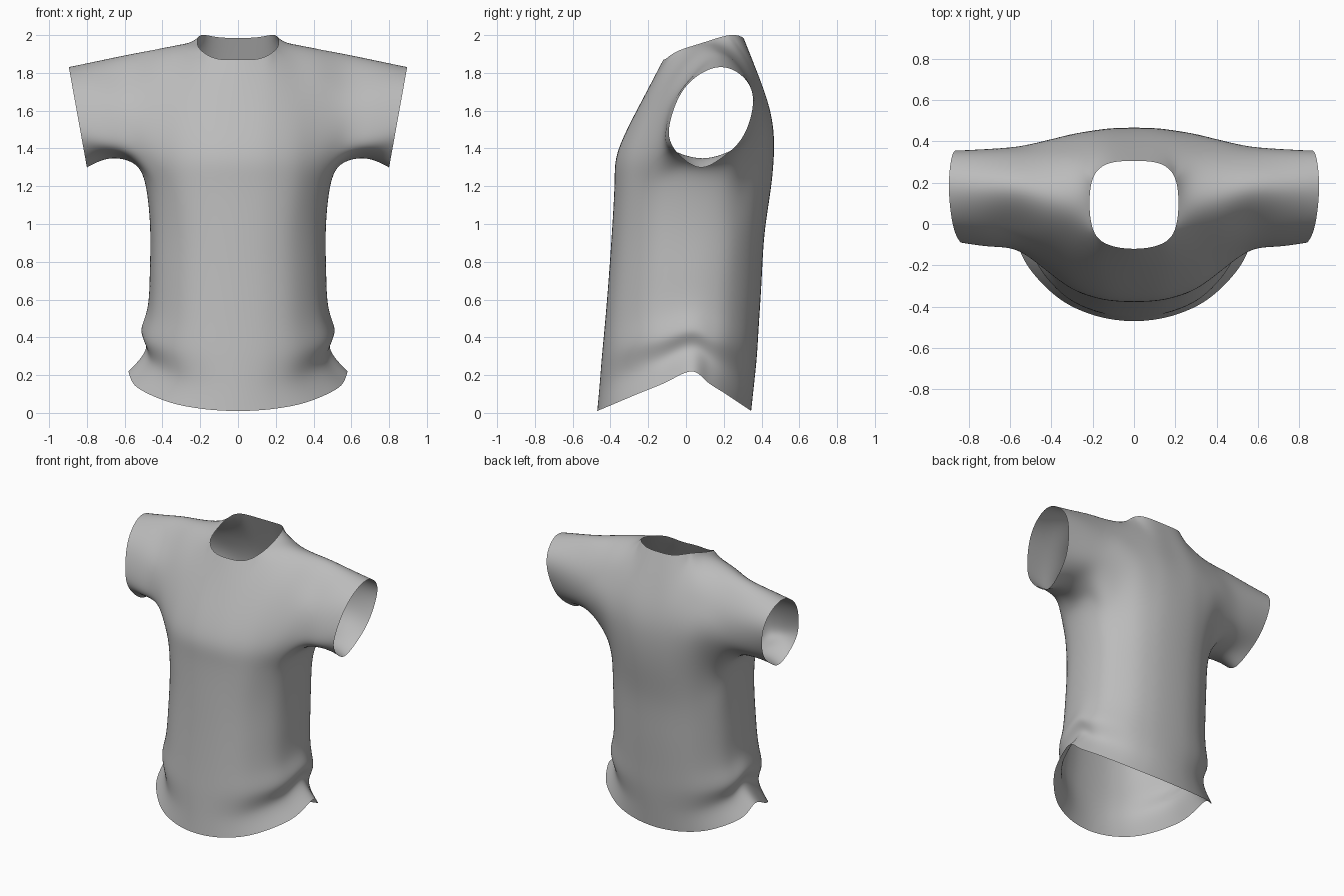
import bpy
import bmesh
from mathutils import Vector

cube = bpy.data.objects.get("Cube")
if cube:
    bpy.data.objects.remove(cube)

fabric = bpy.data.materials.new("grey fabric")
fabric.use_nodes = True
grey = (0.5, 0.5, 0.5, 1)
fabric.diffuse_color = grey
fabric.node_tree.nodes["Principled BSDF"].inputs["Base Color"].default_value = grey

bm = bmesh.new()


def quad(*corners):
    if None not in corners:
        bm.faces.new(corners)


def bridge(ring_a, ring_b, closed=False):
    """Join two rows of points with quads, leaving gaps where points are missing."""
    count = len(ring_a)
    for i in range(count if closed else count - 1):
        j = (i + 1) % count
        quad(ring_a[i], ring_a[j], ring_b[j], ring_b[i])


# Torso: half rings from front centre round the side to back centre
SPREAD = [0, .22, .41, .64, .87, .97]
HALF_RING = ([(u, -1) for u in SPREAD] + [(1, 0)]
             + [(u, 1) for u in reversed(SPREAD)])


def torso_ring(side_z, mid_z, width, front, back, side_y, power):
    ring = []
    for u, facing in HALF_RING:
        t = (1 - u ** power) ** (1 / power)
        depth = back - side_y if facing > 0 else side_y - front
        z = side_z + (mid_z - side_z) * t
        ring.append(bm.verts.new((u * width, side_y + facing * depth * t, z)))
    return ring


# side height, centre height, half width, front, back, side depth, squareness
torso_rows = [
    (.22, .01, .58, -.47, .345, .03, 2.0),
    (.34, .15, .488, -.457, .36, .03, 2.1),
    (.43, .30, .512, -.445, .375, .03, 2.2),
    (.55, .46, .48, -.43, .385, .03, 2.3),
    (.75, .70, .467, -.41, .40, .04, 2.3),
    (.98, .96, .465, -.392, .417, .05, 2.3),
    (1.22, 1.22, .493, -.378, .453, .05, 2.3),
]
rings = [torso_ring(*row) for row in torso_rows]
for low, high in zip(rings, rings[1:]):
    bridge(low, high)
top = rings[-1]

# Yoke: arcs running from chest over the shoulder to the back, None at the neck
yoke = [
    [(0, -.355, 1.4), (0, -.235, 1.65), (0, -.12, 1.87), None,
     (0, .305, 1.985), (0, .4, 1.74), (0, .462, 1.5)],
    [(.11, -.35, 1.4), (.11, -.23, 1.65), (.11, -.105, 1.875), None,
     (.115, .295, 1.99), (.11, .4, 1.74), (.11, .46, 1.5)],
    [(.205, -.33, 1.4), (.21, -.21, 1.65), (.19, -.045, 1.915), (.215, .09, 1.96),
     (.195, .23, 2.0), (.21, .39, 1.74), (.205, .45, 1.5)],
    [(.32, -.285, 1.4), (.32, -.17, 1.65), (.32, -.03, 1.85), (.33, .12, 1.945),
     (.32, .28, 1.88), (.32, .38, 1.72), (.32, .43, 1.5)],
    [(.44, -.21, 1.4), (.44, -.13, 1.63), (.44, -.01, 1.82), (.45, .14, 1.92),
     (.44, .28, 1.85), (.44, .37, 1.7), (.44, .395, 1.5)],
]
arcs = []
for column, points in enumerate(yoke):
    middle = [bm.verts.new(p) if p else None for p in points]
    arcs.append([top[column]] + middle + [top[-1 - column]])
for inner, outer in zip(arcs, arcs[1:]):
    bridge(inner, outer)

# Sleeve: closed rings from the armhole to a slanted cuff
root = [(-.11, 1.37), (-.125, 1.48), (-.085, 1.63), (.01, 1.77), (.16, 1.895), (.29, 1.82),
        (.365, 1.67), (.36, 1.5), (.28, 1.38), (.18, 1.335), (.08, 1.325), (-.02, 1.335)]
cuff = [(-.075, 1.42), (-.09, 1.5), (-.06, 1.62), (.02, 1.75), (.17, 1.83), (.3, 1.78),
        (.355, 1.66), (.32, 1.5), (.25, 1.4), (.16, 1.33), (.07, 1.3), (-.02, 1.35)]


def sleeve_ring(amount, x, slant, lift=0):
    ring = []
    for a, b in zip(root, cuff):
        y, z = Vector(a).lerp(Vector(b), amount)
        ring.append(bm.verts.new((x + slant * (z - 1.3), y, z + lift * max(0, 1.45 - z))))
    return ring


previous = arcs[-1] + [top[7], top[6], top[5]]
for settings in [(0, .56, .04), (.5, .68, .1, .25), (1, .8, .18)]:
    ring = sleeve_ring(*settings)
    bridge(previous, ring, closed=True)
    previous = ring

# Other half
bmesh.ops.mirror(bm, geom=bm.verts[:] + bm.edges[:] + bm.faces[:],
                 axis='X', merge_dist=0.001)
bmesh.ops.recalc_face_normals(bm, faces=bm.faces[:])


# Push the cage outward so that the subdivided cloth passes through its points
def smooth_position(v):
    if v.is_boundary:
        ends = [e.other_vert(v).co for e in v.link_edges if e.is_boundary]
        return (4 * v.co + sum(ends, Vector())) / 6
    n = len(v.link_edges)
    near = [e.other_vert(v) for e in v.link_edges]
    far = [w.co for f in v.link_faces for w in f.verts if w is not v and w not in near]
    total = n * n * v.co + 4 * sum((w.co for w in near), Vector()) + sum(far, Vector())
    return total / (n * (n + 5))


targets = {v: v.co.copy() for v in bm.verts}
for _ in range(6):
    shifts = {v: goal - smooth_position(v) for v, goal in targets.items()}
    for v, shift in shifts.items():
        v.co += shift

mesh = bpy.data.meshes.new("shirt")
bm.to_mesh(mesh)
bm.free()
mesh.materials.append(fabric)
mesh.shade_smooth()
shirt = bpy.data.objects.new("shirt", mesh)
bpy.context.collection.objects.link(shirt)
subdivision = shirt.modifiers.new("soft cloth", 'SUBSURF')
subdivision.levels = subdivision.render_levels = 3
